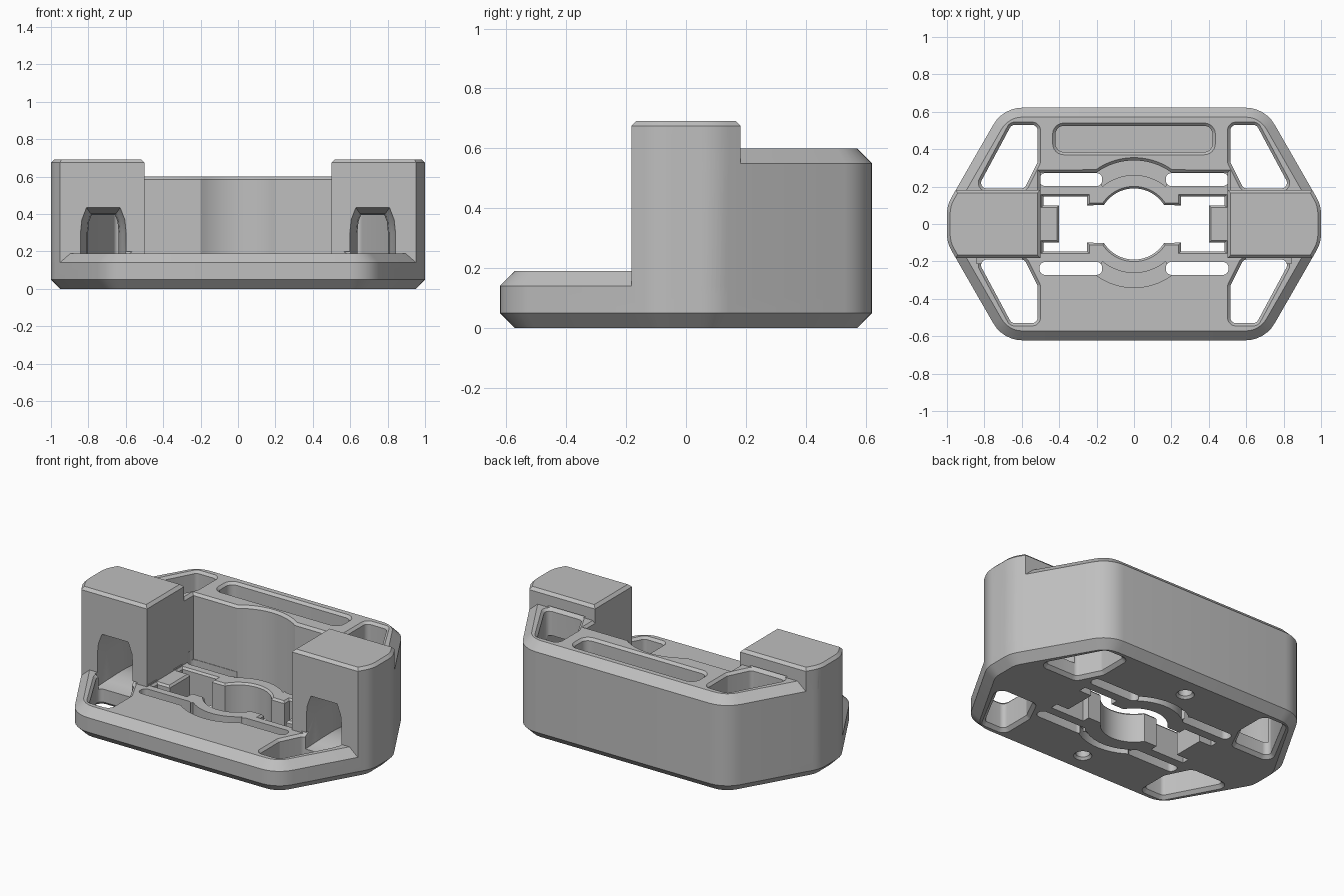
import bpy, bmesh, math
from mathutils import Vector, Matrix

if "Cube" in bpy.data.objects:
    bpy.data.objects.remove(bpy.data.objects["Cube"])

grey = bpy.data.materials.new("matte_grey")
grey.use_nodes = True
grey.diffuse_color = (0.52, 0.52, 0.52, 1)
grey.node_tree.nodes["Principled BSDF"].inputs["Base Color"].default_value = grey.diffuse_color


def rounded(points, radius, steps=6):
    """Replace every polygon corner by an arc."""
    out, n = [], len(points)
    for i in range(n):
        p = Vector(points[i])
        a = (Vector(points[i - 1]) - p).normalized()
        b = (Vector(points[(i + 1) % n]) - p).normalized()
        half = a.angle(b) / 2
        centre = p + (a + b).normalized() * radius / math.sin(half)
        tangent = radius / math.tan(half)
        u, v = p + a * tangent - centre, p + b * tangent - centre
        turn = u.angle_signed(v)
        for k in range(steps + 1):
            out.append(tuple(centre + Matrix.Rotation(-turn * k / steps, 2) @ u))
    return out


def inset(points, d):
    """Offset a polygon inward by d (outward when negative)."""
    pts = [Vector(p) for p in points]
    area = sum(pts[i - 1].cross(pts[i]) for i in range(len(pts)))
    side = 1 if area > 0 else -1
    out = []
    for i, p in enumerate(pts):
        e = (p - pts[i - 1]).normalized()
        f = (pts[(i + 1) % len(pts)] - p).normalized()
        n1, n2 = Vector((-e.y, e.x)) * side, Vector((-f.y, f.x)) * side
        out.append(p + (n1 + n2) * d / max(0.2, 1 + n1.dot(n2)))
    return out


def loft(name, points, levels, along_y=False):
    """Stack insets of one outline at (height, inset) levels."""
    bm = bmesh.new()
    rings = [[bm.verts.new((p.x, p.y, z)) for p in inset(points, d)] for z, d in levels]
    n = len(points)
    for low, high in zip(rings, rings[1:]):
        for i in range(n):
            j = (i + 1) % n
            bm.faces.new((low[i], low[j], high[j], high[i]))
    bm.faces.new(rings[0][::-1])
    bm.faces.new(rings[-1])
    if along_y:
        bm.transform(Matrix.Rotation(math.pi / 2, 4, 'X'))
    bmesh.ops.recalc_face_normals(bm, faces=bm.faces)
    mesh = bpy.data.meshes.new(name)
    bm.to_mesh(mesh)
    bm.free()
    mesh.materials.append(grey)
    obj = bpy.data.objects.new(name, mesh)
    bpy.context.collection.objects.link(obj)
    return obj


def combine(target, tool, operation='DIFFERENCE'):
    mod = target.modifiers.new("combine", 'BOOLEAN')
    mod.operation, mod.solver, mod.object = operation, 'EXACT', tool
    bpy.context.view_layer.objects.active = target
    bpy.ops.object.modifier_apply(modifier=mod.name)
    bpy.data.objects.remove(tool)


def flip(points, sx, sy):
    return [(x * sx, y * sy) for x, y in points]


def arc(radius, start, end, steps=16):
    angles = [math.radians(start + (end - start) * k / steps) for k in range(steps + 1)]
    return [(radius * math.cos(a), radius * math.sin(a)) for a in angles]


def box(x0, x1, y0, y1):
    return [(x0, y0), (x1, y0), (x1, y1), (x0, y1)]


# Hexagonal base tray with chamfered rims
quarter = [(1, 0.1), (0.7, 0.622)]
outline = quarter + flip(quarter, -1, 1)[::-1] + flip(quarter, -1, -1) + flip(quarter, 1, -1)[::-1]
hull = rounded(outline, 0.18)
body = loft("bracket_body", hull, [(0, 0.05), (0.05, 0), (0.14, 0), (0.19, 0.05)])

# Tall back wall with a front recess that follows the round centre
back = [(1, -0.04)] + [p for p in hull if p[1] > 0] + [(-1, -0.04)]
wall = loft("back_wall", back, [(0.1, 0), (0.55, 0), (0.6, 0.05)])
recess = [(-0.5, -0.5), (0.5, -0.5), (0.5, 0.275)] + arc(0.34, 54, 126) + [(-0.5, 0.275)]
combine(wall, loft("wall_recess", recess, [(0, 0), (0.585, 0), (0.61, -0.025)]))
combine(body, wall, 'UNION')

# Two side pillars
tip = [p for p in hull if p[0] > 0.5 and abs(p[1]) < 0.18]
tip.sort(key=lambda p: p[1])
side = [(0.5, -0.182), (0.9529, -0.182)] + tip + [(0.9529, 0.182), (0.5, 0.182)]
for s in (1, -1):
    pillar = loft("side_pillar", flip(side, s, 1), [(0.1, 0), (0.675, 0), (0.692, 0.017)])
    combine(body, pillar, 'UNION')

# Corner windows, running through the tray and the wall
window = rounded([(0.515, 0.53), (0.515, 0.33), (0.585, 0.19), (0.838, 0.19), (0.655, 0.53)], 0.03)
for s in (1, -1):
    for t, top in ((1, 0.6), (-1, 0.19)):
        levels = [(-0.01, -0.03), (0.02, 0), (top - 0.015, 0), (top + 0.01, -0.025)]
        combine(body, loft("window_cutter", flip(window, s, t), levels))

# Waisted strap tunnels through the pillars
arch = [(0.598, 0.1), (0.842, 0.1), (0.842, 0.3), (0.835, 0.37), (0.81, 0.435), (0.63, 0.435),
        (0.605, 0.37), (0.598, 0.3)]
waist = [(-0.21, 0), (-0.18, 0), (-0.12, 0.02), (-0.06, 0.034), (0, 0.04),
         (0.06, 0.034), (0.12, 0.02), (0.18, 0), (0.21, 0)]
for s in (1, -1):
    combine(body, loft("tunnel_cutter", flip(arch, s, 1), waist, along_y=True))

# Central opening with clamp jaws, side tongues and a chamfered upper rim
corner = [(0.4, 0.1), (0.485, 0.1), (0.485, 0.148), (0.25, 0.148), (0.25, 0.1)] + arc(0.19, 32, 88)
opening = corner + flip(corner, -1, 1)[::-1] + flip(corner, -1, -1) + flip(corner, 1, -1)[::-1]
combine(body, loft("opening_cutter", opening, [(-0.1, 0), (0.178, 0), (0.2, -0.02)]))

# Spring slots beside the jaws, with shallow curved grooves between them
groove = arc(0.34, 54, 126) + arc(0.262, 130, 50)
for t in (1, -1):
    for s in (1, -1):
        slot = rounded(box(0.17, 0.505, 0.203, 0.272), 0.03)
        combine(body, loft("slot_cutter", flip(slot, s, t), [(-0.1, 0), (0.25, 0)]))
    combine(body, loft("groove_cutter", flip(groove, 1, t), [(0.1, 0), (0.25, 0)]))
    combine(body, loft("under_groove_cutter", flip(groove, 1, t), [(-0.1, 0.015), (0.06, 0.015)]))

# Long pocket in the top of the back wall
pocket = rounded(box(-0.42, 0.42, 0.385, 0.525), 0.045)
combine(body, loft("pocket_cutter", pocket, [(0.3, 0), (0.585, 0), (0.61, -0.025)]))

# Countersunk screw holes underneath
for t in (1, -1):
    hole = [(x, y + 0.45 * t) for x, y in arc(0.04, 0, 345, 23)]
    combine(body, loft("screw_hole_cutter", hole, [(-0.01, -0.02), (0.015, 0), (0.13, 0)]))

# Smooth the curves and keep the edges crisp
bpy.ops.object.select_all(action='DESELECT')
body.select_set(True)
bpy.context.view_layer.objects.active = body
bpy.ops.object.shade_smooth_by_angle(angle=math.radians(25))
